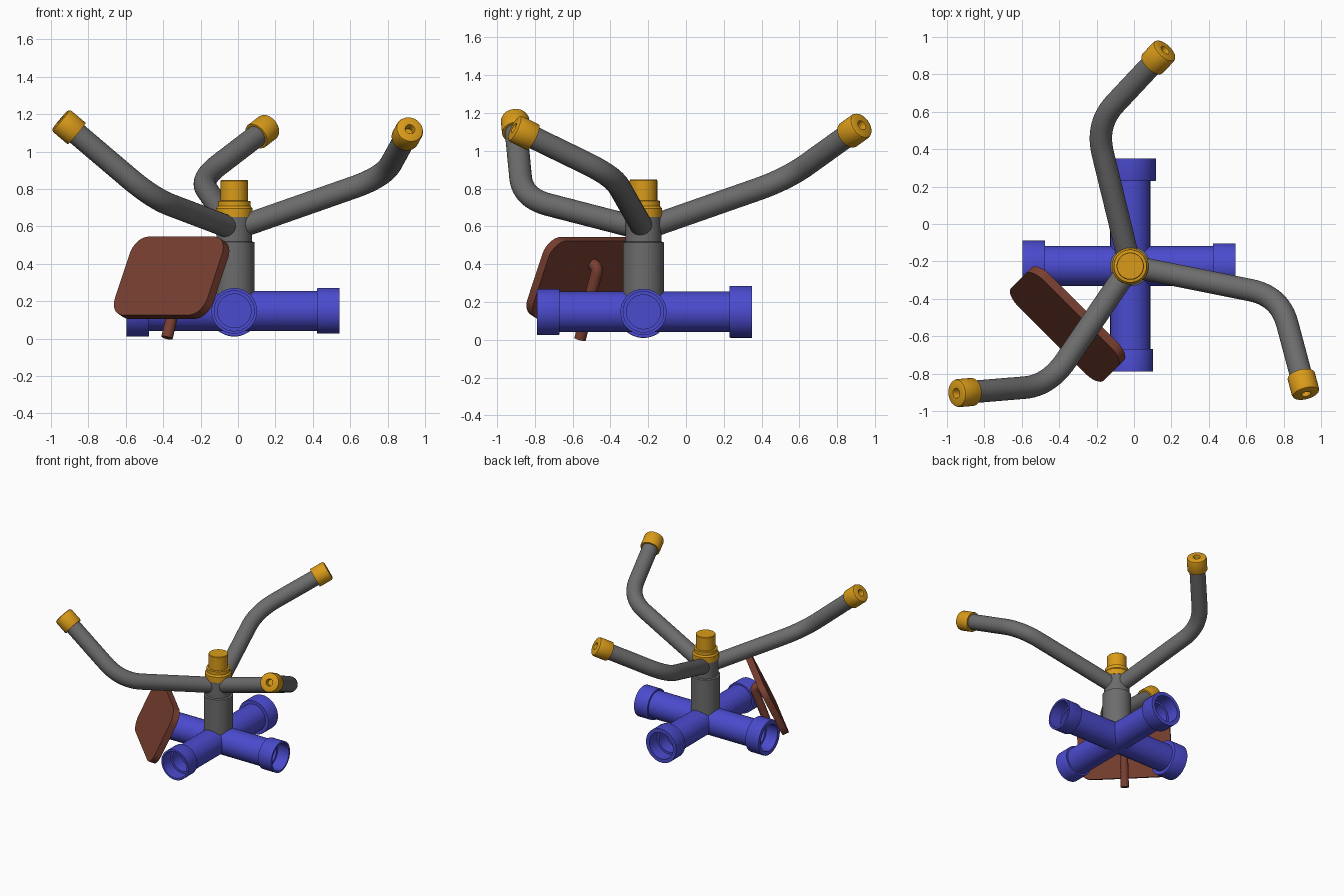
import bpy, bmesh, math
from mathutils import Vector, Matrix

if "Cube" in bpy.data.objects:
    bpy.data.objects.remove(bpy.data.objects["Cube"])

AX, AY, PZ = -0.02, -0.225, 0.148      # central axis and pipe height


def material(name, rgb):
    m = bpy.data.materials.new(name)
    m.diffuse_color = (*rgb, 1)
    m.use_nodes = True
    m.node_tree.nodes["Principled BSDF"].inputs["Base Color"].default_value = m.diffuse_color
    return m


BLUE = material("blue", (0.07, 0.07, 0.62))
GOLD = material("gold", (0.70, 0.33, 0.01))
BROWN = material("brown", (0.19, 0.05, 0.03))
GREY = material("grey", (0.15, 0.15, 0.15))


def finish(name, bm, mat, matrix=Matrix()):
    bmesh.ops.remove_doubles(bm, verts=bm.verts, dist=1e-5)
    bmesh.ops.recalc_face_normals(bm, faces=bm.faces)
    me = bpy.data.meshes.new(name)
    bm.to_mesh(me)
    bm.free()
    me.shade_smooth()
    me.set_sharp_from_angle(angle=math.radians(35))
    me.materials.append(mat)
    ob = bpy.data.objects.new(name, me)
    ob.matrix_world = matrix
    bpy.context.collection.objects.link(ob)
    return ob


def lathe(name, profile, mat, origin, axis=(0, 0, 1), n=48):
    """Turn (radius, height) points about an axis through origin."""
    bm = bmesh.new()
    vs = [bm.verts.new((r, 0, h)) for r, h in profile]
    es = [bm.edges.new(p) for p in zip(vs, vs[1:])]
    bmesh.ops.spin(bm, geom=vs + es, cent=(0, 0, 0), axis=(0, 0, 1),
                   angle=math.tau, steps=n, use_duplicate=False)
    rot = Vector(axis).to_track_quat('Z', 'Y').to_matrix().to_4x4()
    return finish(name, bm, mat, Matrix.Translation(origin) @ rot)


def rounded(points, d, steps=12):
    """Polyline with every inner corner replaced by a smooth bend."""
    pts = [Vector(p) for p in points]
    out = [pts[0]]
    for a, b, c in zip(pts, pts[1:], pts[2:]):
        p = b + (a - b).normalized() * min(d, (a - b).length * 0.49)
        q = b + (c - b).normalized() * min(d, (c - b).length * 0.49)
        for i in range(steps + 1):
            t = i / steps
            out.append(p * (1 - t) ** 2 + b * 2 * t * (1 - t) + q * t * t)
    return out + [pts[-1]]


def tube(name, path, r, mat, n=32):
    """Sweep a circle along a path, with capped ends."""
    bm = bmesh.new()
    rings = []
    tan0 = (path[1] - path[0]).normalized()
    side = tan0.orthogonal().normalized()
    for i, p in enumerate(path):
        t = (path[min(i + 1, len(path) - 1)] - path[max(i - 1, 0)]).normalized()
        side = (side - t * side.dot(t)).normalized()
        up = t.cross(side)
        rings.append([bm.verts.new(p + r * (math.cos(a) * side + math.sin(a) * up))
                      for a in (math.tau * k / n for k in range(n))])
    for a, b in zip(rings, rings[1:]):
        for k in range(n):
            bm.faces.new((a[k], a[(k + 1) % n], b[(k + 1) % n], b[k]))
    bm.faces.new(rings[0])
    bm.faces.new(rings[-1])
    return finish(name, bm, mat)


# Crossed base pipes: four branches with collared, open sockets
branches = [("right", (1, 0, 0), 0.122), ("left", (-1, 0, 0), 0.138),
            ("back", (0, 1, 0), 0.137), ("front", (0, -1, 0), 0.122)]
for side, axis, rc in branches:
    end = 0.575 if side in ("left", "back") else 0.563
    lathe("base_pipe_" + side,
          [(0.107, 0), (0.107, end - 0.12), (rc - 0.002, end - 0.12), (rc, end - 0.115),
           (rc, end), (0.107, end), (0.107, end - 0.1), (0.09, end - 0.1),
           (0.09, end - 0.2), (0, end - 0.2)],
          BLUE, (AX, AY, PZ), axis)

# Upright post and the cap on top
lathe("post", [(0, 0.15), (0.108, 0.15), (0.108, 0.515), (0.095, 0.52), (0.095, 0.66), (0, 0.66)],
      GREY, (AX, AY, 0))
lathe("top_cap", [(0, 0.65), (0.098, 0.65), (0.098, 0.695), (0.088, 0.708), (0.088, 0.735),
                  (0.073, 0.737), (0.073, 0.843), (0.07, 0.847), (0, 0.847)],
      GOLD, (AX, AY, 0))

# Three bent arms with drilled end caps
arms = {"back": ((-0.205, 0.533, 0.85), (0.167, 0.93, 1.135)),
        "right": ((0.78, -0.385, 0.865), (0.92, -0.91, 1.12)),
        "left": ((-0.455, -0.864, 0.75), (-0.95, -0.905, 1.17))}
for side, (corner, tip) in arms.items():
    direction = (Vector(tip) - Vector(corner)).normalized()
    path = rounded([(AX, AY, 0.585), corner, Vector(tip) - direction * 0.06], 0.17)
    tube("arm_" + side, path, 0.06, GREY)
    lathe("arm_cap_" + side,
          [(0.058, -0.115), (0.073, -0.115), (0.075, -0.11), (0.075, -0.016), (0.071, -0.005),
           (0.062, 0), (0.027, 0), (0.025, -0.004), (0.025, -0.05), (0, -0.05)],
          GOLD, tip, direction)

# Tilted plate: rounded rectangle, bottom swung outwards to the front left
C = Vector((-0.355, -0.535, 0.325))
L, H, T, R, tilt = 0.70, 0.462, 0.05, 0.10, math.radians(25)
inward = Vector((1, 1, 0)).normalized()
along = Vector((1, -1, 0)).normalized()
rise = (inward * math.sin(tilt) + Vector((0, 0, 1)) * math.cos(tilt)).normalized()
normal = along.cross(rise)
bm = bmesh.new()
outline = []
for q, (sx, sy) in enumerate([(1, 1), (-1, 1), (-1, -1), (1, -1)]):
    for i in range(9):
        a = math.pi / 2 * (q + i / 8)
        u = sx * (L / 2 - R) + R * math.cos(a)
        v = sy * (H / 2 - R) + R * math.sin(a)
        outline.append(bm.verts.new(C + along * u + rise * v - normal * T / 2))
face = bm.faces.new(outline)
ext = bmesh.ops.extrude_face_region(bm, geom=[face])
bmesh.ops.translate(bm, vec=normal * T,
                    verts=[g for g in ext["geom"] if isinstance(g, bmesh.types.BMVert)])
finish("plate", bm, BROWN)

# Bent rod holding the plate from behind
rod = [Vector((C.x, C.y, 0)) + inward * s + Vector((0, 0, z))
       for s, z in [(-0.035, 0.004), (0.03, 0.2), (0.10, 0.385), (0.03, 0.41)]]
tube("plate_rod", rounded(rod, 0.04, 8), 0.031, BROWN, 24)
